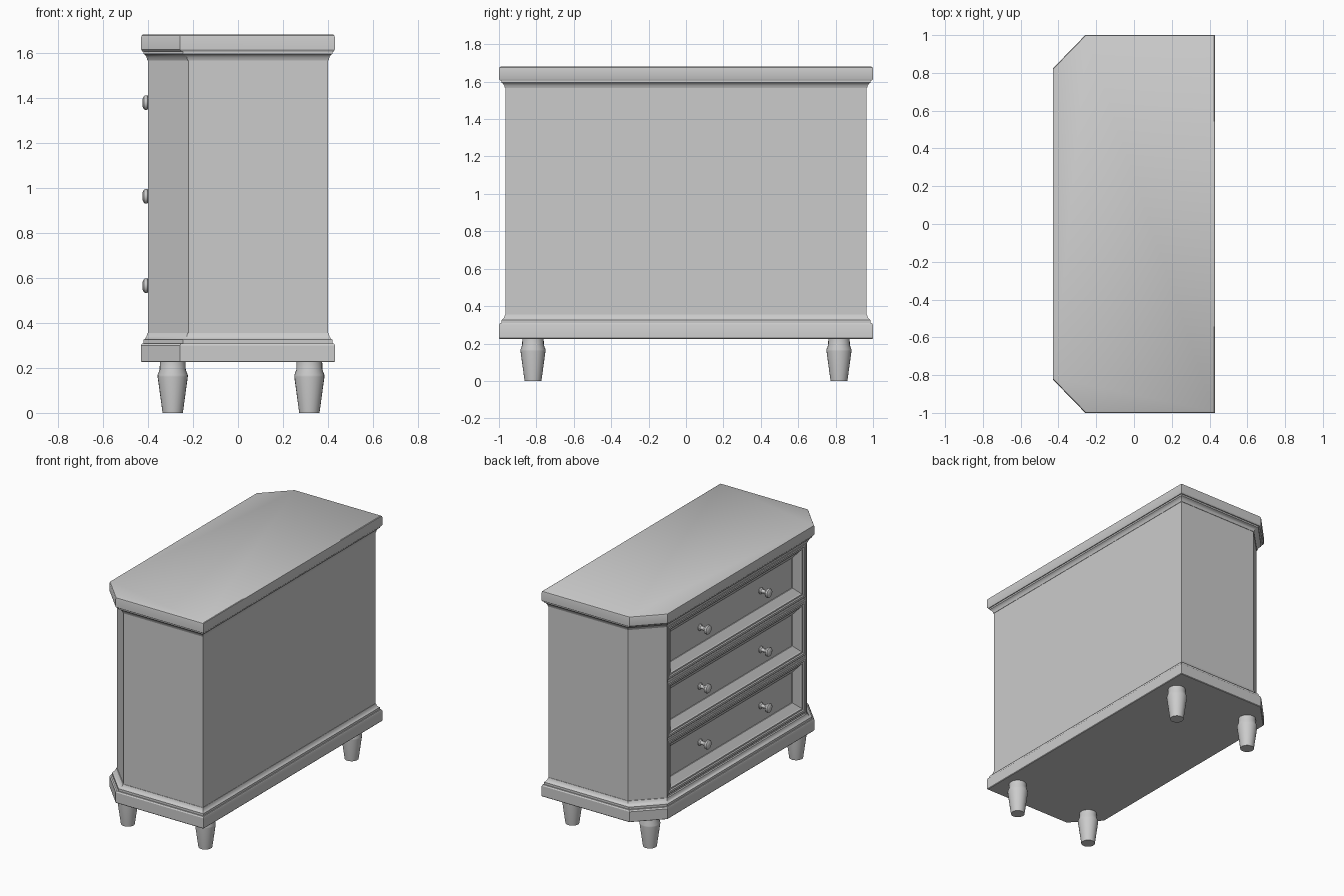
import bpy, bmesh, math
from mathutils import Matrix

if "Cube" in bpy.data.objects:
    bpy.data.objects.remove(bpy.data.objects["Cube"])


def loft(name, loops, angle=30):
    """Skin a stack of equal-length point loops and cap both ends."""
    bm = bmesh.new()
    rows = [[bm.verts.new(p) for p in loop] for loop in loops]
    for a, b in zip(rows, rows[1:]):
        for i in range(len(a)):
            j = (i + 1) % len(a)
            bm.faces.new((a[i], a[j], b[j], b[i]))
    bm.faces.new(rows[0])
    bm.faces.new(rows[-1])
    bmesh.ops.recalc_face_normals(bm, faces=bm.faces)
    mesh = bpy.data.meshes.new(name)
    bm.to_mesh(mesh)
    bm.free()
    ob = bpy.data.objects.new(name, mesh)
    bpy.context.collection.objects.link(ob)
    bpy.ops.object.select_all(action='DESELECT')
    ob.select_set(True)
    bpy.context.view_layer.objects.active = ob
    bpy.ops.object.shade_smooth_by_angle(angle=math.radians(angle))
    return ob


def plan(t, z):
    """Chamfered footprint: t=0 is the carcass, t=1 the full overhang."""
    half = [(0.40 + 0.03 * t, 0.965 + 0.035 * t),
            (-0.22 - 0.038 * t, 0.965 + 0.035 * t),
            (-0.40 - 0.03 * t, 0.783 + 0.04 * t)]
    return [(x, y, z) for x, y in half] + [(x, -y, z) for x, y in reversed(half)]


def turned(name, profile, matrix, sides=24):
    """Revolve (radius, height) points around z, then place."""
    loops = [[matrix @ Matrix.Rotation(2 * math.pi * i / sides, 4, 'Z') @
              Matrix.Translation((r, 0, z)).to_translation() for i in range(sides)]
             for r, z in profile]
    return loft(name, loops)


def rect(y, z0, z1, x, inset=0):
    y, z0, z1 = y - inset, z0 + inset, z1 - inset
    return [(x, -y, z0), (x, y, z0), (x, y, z1), (x, -y, z1)]


# Plinth and top with stepped mouldings
loft("plinth", [plan(t, z) for t, z in [
    (0.9, 0.225), (1, 0.229), (1, 0.300), (0.85, 0.309), (0.65, 0.309),
    (0.65, 0.325), (0.45, 0.329), (0.2, 0.340), (0.08, 0.355), (0, 0.355)]])
loft("top", [plan(t, z) for t, z in [
    (0, 1.565), (0.08, 1.565), (0.2, 1.580), (0.45, 1.591), (0.65, 1.595),
    (0.65, 1.606), (0.85, 1.606), (1, 1.614), (1, 1.668), (0.93, 1.677), (0.78, 1.68)]])

# Carcass, with a shallow bay for the drawers
half = [(0.40, 0.965), (-0.22, 0.965), (-0.40, 0.783), (-0.40, 0.772), (-0.34, 0.772)]
outline = half + [(x, -y) for x, y in reversed(half)]
loft("carcass", [[(x, y, z) for x, y in outline] for z in (0.35, 1.57)])

# Rails between the drawers
for i, (z0, z1) in enumerate([(0.35, 0.37), (0.752, 0.772), (1.160, 1.182), (1.562, 1.57)]):
    loft(f"rail_{i}", [rect(0.772, z0, z1, x) for x in (-0.33, -0.39)])

# Drawer fronts: framed, sloping in to a sunken panel
section = [(0, -0.335), (0, -0.396), (0.004, -0.40), (0.018, -0.40), (0.023, -0.393),
           (0.033, -0.393), (0.038, -0.386), (0.082, -0.352), (0.082, -0.346)]
knob = [(0.022, 0), (0.022, 0.005), (0.013, 0.012), (0.013, 0.035), (0.020, 0.047),
        (0.031, 0.055), (0.033, 0.063), (0.030, 0.071), (0.020, 0.077), (0.008, 0.079)]
drawers = [(0.370, 0.752, 0.565), (0.772, 1.160, 0.962), (1.182, 1.562, 1.378)]
for i, (z0, z1, zk) in enumerate(drawers):
    loft(f"drawer_{i}", [rect(0.77, z0, z1, x, inset) for inset, x in section], 15)
    for side in (-1, 1):
        place = Matrix.Translation((-0.346, side * 0.34, zk)) @ Matrix.Rotation(-math.pi / 2, 4, 'Y')
        turned(f"knob_{i}_{'left' if side > 0 else 'right'}", knob, place)

# Tapered turned feet
foot = [(0.045, 0), (0.067, 0.160), (0.067, 0.168), (0.058, 0.192), (0.057, 0.23)]
for fx in (-0.29, 0.317):
    for fy in (-0.818, 0.818):
        turned("foot", foot, Matrix.Translation((fx, fy, 0)))
